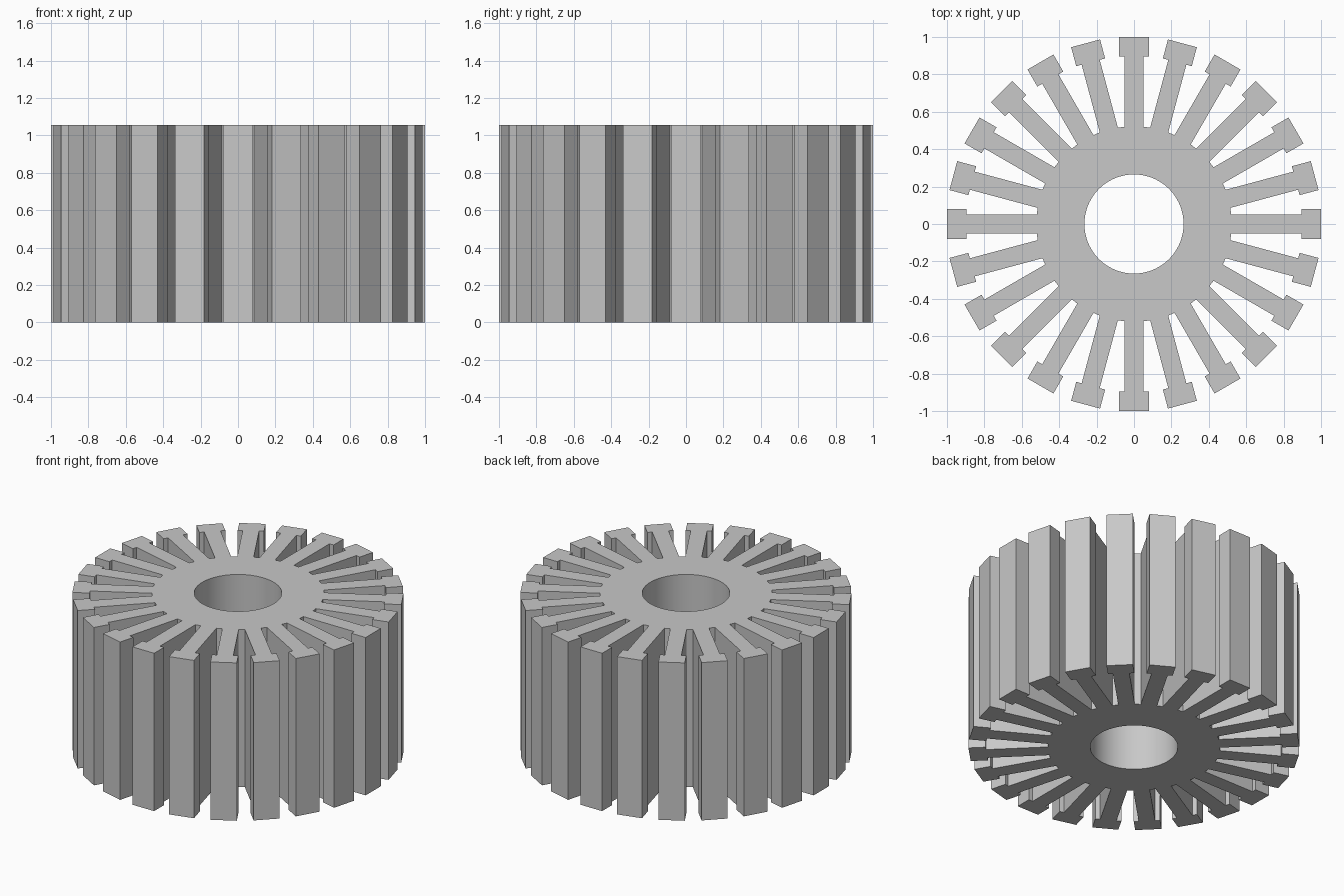
import bpy, bmesh, math
from mathutils import Matrix, Vector

cube = bpy.data.objects.get("Cube")
if cube:
    bpy.data.objects.remove(cube, do_unlink=True)

TEETH = 24
HEIGHT = 1.055
BORE = 0.265            # shaft hole radius
ROOT, NECK, TIP = 0.52, 0.895, 1.0   # distances along a tooth
STEM, HEAD = 0.05, 0.08              # half widths
ARC_STEPS = 4

metal = bpy.data.materials.new("plain grey")
metal.use_nodes = True
grey = (0.58, 0.58, 0.58, 1)
metal.diffuse_color = grey
metal.node_tree.nodes["Principled BSDF"].inputs["Base Color"].default_value = grey


def polar(r, a):
    return (r * math.cos(a), r * math.sin(a))


# one sector: slice of the hub, stem and wider head
half = math.pi / TEETH
mid = math.hypot(ROOT, STEM) * math.cos(half - math.atan2(STEM, ROOT))
bore_arc = [polar(BORE, half - 2 * half * i / ARC_STEPS) for i in range(ARC_STEPS + 1)]
hub = bore_arc + [polar(mid, -half), (ROOT, -STEM), (ROOT, STEM), polar(mid, half)]
stem = [(ROOT, -STEM), (NECK, -STEM), (NECK, STEM), (ROOT, STEM)]
head = [(NECK, -STEM), (NECK, -HEAD), (TIP, -HEAD),
        (TIP, HEAD), (NECK, HEAD), (NECK, STEM)]

# repeat the sector round the axis and weld it
bm = bmesh.new()
for i in range(TEETH):
    turn = Matrix.Rotation(2 * half * i, 3, 'Z')
    for outline in (hub, stem, head):
        bm.faces.new([bm.verts.new(turn @ Vector((x, y, 0))) for x, y in outline])
bmesh.ops.remove_doubles(bm, verts=bm.verts, dist=0.0005)

# raise the flat outline into a solid core
raised = bmesh.ops.extrude_face_region(bm, geom=bm.faces[:], use_keep_orig=True)
bmesh.ops.translate(bm, vec=(0, 0, HEIGHT),
                    verts=[g for g in raised["geom"] if isinstance(g, bmesh.types.BMVert)])
bmesh.ops.recalc_face_normals(bm, faces=bm.faces)

mesh = bpy.data.meshes.new("slotted_core")
bm.to_mesh(mesh)
bm.free()
mesh.materials.append(metal)
core = bpy.data.objects.new("slotted_core", mesh)
bpy.context.collection.objects.link(core)

# smooth bore, crisp teeth
bpy.context.view_layer.objects.active = core
core.select_set(True)
bpy.ops.object.shade_smooth_by_angle(angle=math.radians(6))
